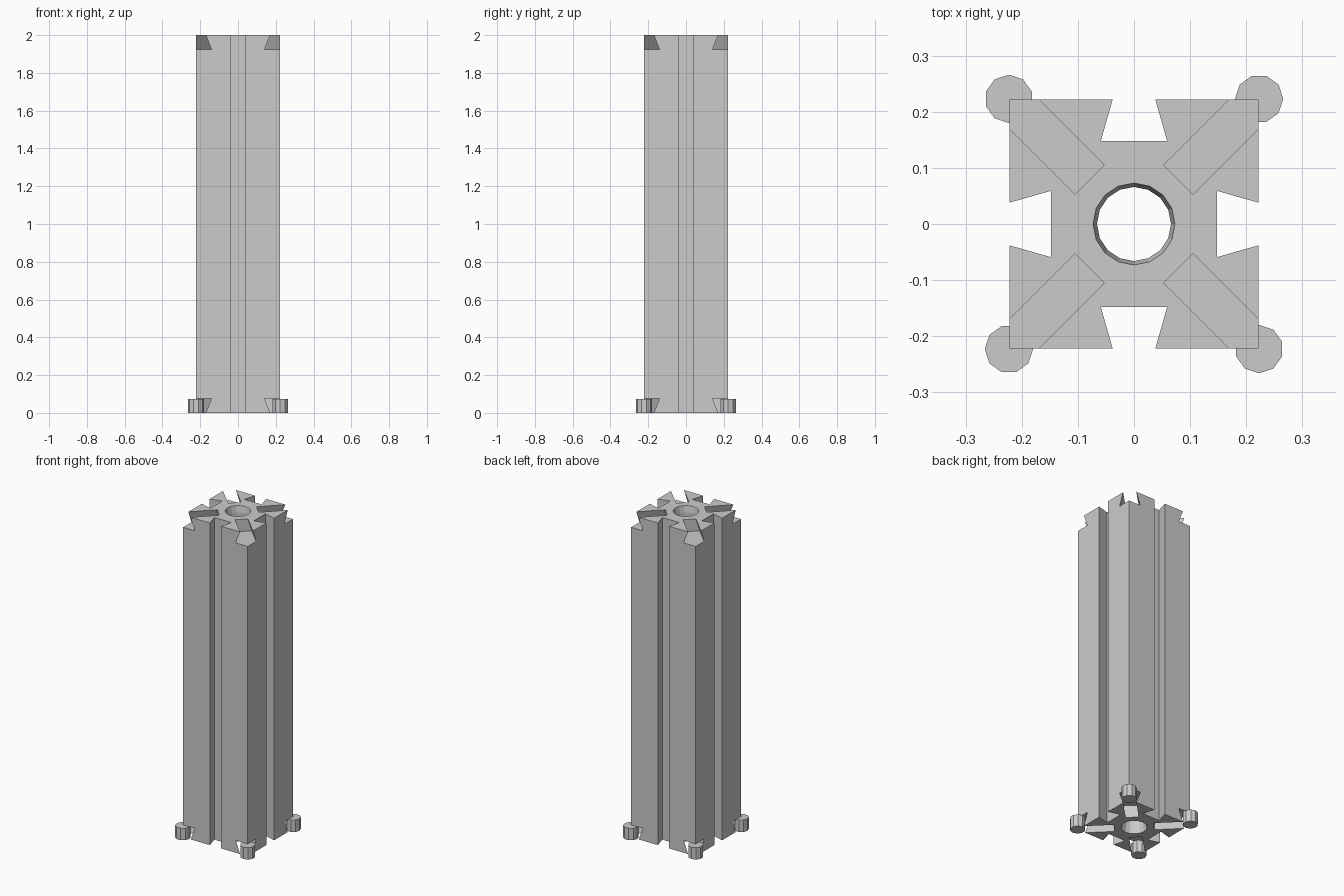
import bpy, bmesh
from math import pi, sqrt, cos, sin
from mathutils import Matrix, Vector

cube = bpy.data.objects.get("Cube")
if cube:
    bpy.data.objects.remove(cube, do_unlink=True)

HALF, HEIGHT, NOTCH = 0.222, 2.0, 0.076

grey = bpy.data.materials.new("light grey")
grey.use_nodes = True
grey.diffuse_color = (0.6, 0.6, 0.6, 1)
grey.node_tree.nodes["Principled BSDF"].inputs["Base Color"].default_value = (0.6, 0.6, 0.6, 1)


def loft(name, rings):
    """Solid through a stack of matching point rings, capped at both ends."""
    bm = bmesh.new()
    loops = [[bm.verts.new(p) for p in ring] for ring in rings]
    for a, b in zip(loops, loops[1:]):
        for i in range(len(a)):
            j = (i + 1) % len(a)
            bm.faces.new((a[i], a[j], b[j], b[i]))
    bm.faces.new(loops[0])
    bm.faces.new(loops[-1])
    bmesh.ops.recalc_face_normals(bm, faces=bm.faces)
    mesh = bpy.data.meshes.new(name)
    bm.to_mesh(mesh)
    bm.free()
    mesh.materials.append(grey)
    obj = bpy.data.objects.new(name, mesh)
    bpy.context.collection.objects.link(obj)
    return obj


def circle(radius, sides, z, turn=0.0, x=0.0, y=0.0):
    step = 2 * pi / sides
    return [Vector((x + radius * cos(turn + i * step), y + radius * sin(turn + i * step), z))
            for i in range(sides)]


# Square column with a dovetail groove down each side
side = [(HALF, -HALF), (HALF, -0.038), (0.148, -0.059), (0.148, 0.059), (HALF, 0.038)]
outline = [Matrix.Rotation(k * pi / 2, 3, "Z") @ Vector((x, y, 0)) for k in range(4) for x, y in side]
column = loft("column", [[p + Vector((0, 0, z)) for p in outline] for z in (0, HEIGHT)])

# Central bore, slightly wider at both mouths
MOUTH = 0.04
bore = [(0.075, -0.01), (0.073, 0), (0.066, MOUTH), (0.066, HEIGHT - MOUTH),
        (0.073, HEIGHT), (0.075, HEIGHT + 0.01)]
cutters = [loft("bore_cutter", [circle(r, 16, z) for r, z in bore])]

# Dovetail notches across the corners, top and bottom, narrow at the open end
narrow, wide = 0.052 / sqrt(2), 0.082 / sqrt(2)
flare = (wide - narrow) / NOTCH * 0.02
for k in range(4):
    turn = Matrix.Rotation(pi / 4 + k * pi / 2, 3, "Z")
    for mouth, inward in ((0, 1), (HEIGHT, -1)):
        section = [(-narrow + flare, -0.02), (narrow - flare, -0.02), (wide, NOTCH), (-wide, NOTCH)]
        cutters.append(loft("notch_cutter", [
            [turn @ Vector((s, t, mouth + inward * d)) for t, d in section] for s in (0.112, 0.45)]))

# Carve the column and drop the cutters
for cutter in cutters:
    mod = column.modifiers.new("carve", "BOOLEAN")
    mod.operation = "DIFFERENCE"
    mod.solver = "EXACT"
    mod.object = cutter
    cutter.hide_render = True
bpy.context.view_layer.update()
carved = bpy.data.meshes.new_from_object(column.evaluated_get(bpy.context.evaluated_depsgraph_get()))
column.modifiers.clear()
column.data = carved
for cutter in cutters:
    bpy.data.objects.remove(cutter, do_unlink=True)

# Ten-sided pins standing in the lower notches
for k, name in enumerate(("back_left", "back_right", "front_right", "front_left")):
    turn = k * pi / 2
    x, y = 0.223 * sqrt(2) * cos(turn + pi / 4), 0.223 * sqrt(2) * sin(turn + pi / 4)
    loft(name + "_pin", [circle(0.043, 10, z, turn, x, y) for z in (0, 0.074)])
